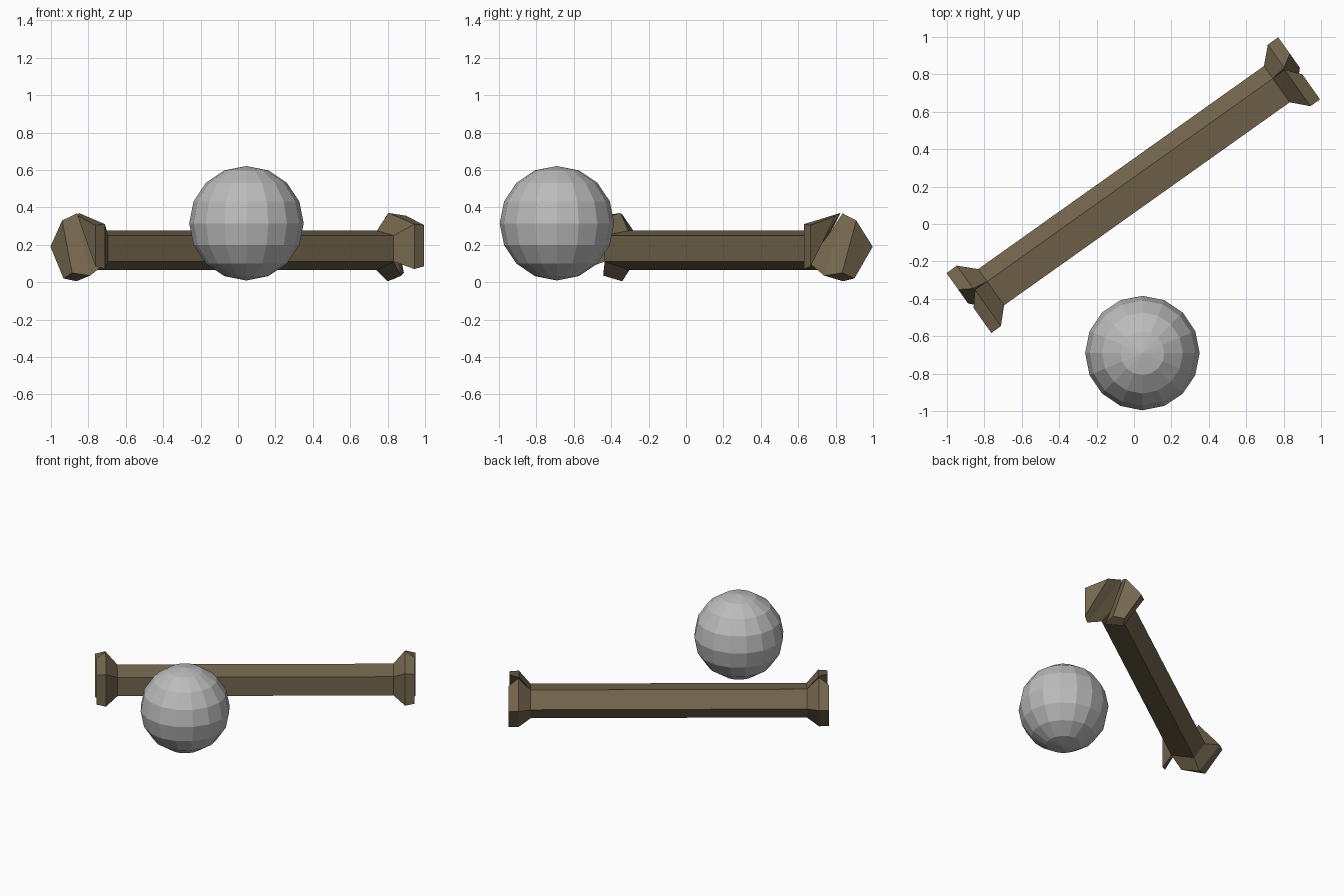
import bpy, bmesh, math
from mathutils import Matrix

if "Cube" in bpy.data.objects:
    bpy.data.objects.remove(bpy.data.objects["Cube"])


def material(name, rgb):
    m = bpy.data.materials.new(name)
    m.diffuse_color = (*rgb, 1)
    m.use_nodes = True
    m.node_tree.nodes["Principled BSDF"].inputs["Base Color"].default_value = m.diffuse_color
    return m


BROWN = material("bone brown", (0.175, 0.135, 0.075))
GREY = material("ball grey", (0.5, 0.5, 0.5))

# Bone lies along a diagonal: local x runs along it, local -y is the front side
PLACE = Matrix.Translation((0, 0.205, 0)) @ Matrix.Rotation(math.radians(35.4), 4, 'Z')


def finish(bm, name, mat):
    bmesh.ops.recalc_face_normals(bm, faces=bm.faces[:])
    me = bpy.data.meshes.new(name)
    bm.to_mesh(me)
    bm.free()
    me.materials.append(mat)
    ob = bpy.data.objects.new(name, me)
    bpy.context.collection.objects.link(ob)
    return ob


def loft(name, rings, side=1):
    """Join cross-sections, each (distance along, [(across, height), ...]), and cap both ends."""
    bm = bmesh.new()
    loops = [[bm.verts.new((side * s, -u, z)) for u, z in pts] for s, pts in rings]
    n = len(loops[0])
    for a, b in zip(loops, loops[1:]):
        for i in range(n):
            j = (i + 1) % n
            bm.faces.new((a[i], a[j], b[j], b[i]))
    bm.faces.new(loops[0])
    bm.faces.new(loops[-1])
    bm.transform(PLACE)
    return finish(bm, name, BROWN)


# Five-sided shaft
A, B, D, F, C = (-0.037, 0.275), (0.119, 0.25), (0.119, 0.11), (-0.042, 0.066), (-0.119, 0.165)
END = 0.937
loft("bone_shaft", [(-END, [A, B, D, F, C]), (END, [A, B, D, F, C])])

# Two flared knobs at each end, split along a slanted cleft
for side, label in ((1, "right"), (-1, "left")):
    loft("back_knob_" + label, [
        (END, [A, D, F, C]),
        (1.02, [(-0.05, 0.368), (0.07, 0.035), (-0.055, 0.005), (-0.2, 0.19)]),
        (1.088, [(-0.092, 0.33), (0.0, 0.05), (-0.08, 0.02), (-0.2, 0.19)]),
    ], side)
    loft("front_knob_" + label, [
        (END, [A, B, D]),
        (1.015, [(-0.04, 0.37), (0.2, 0.31), (0.2, 0.07)]),
        (1.078, [(0.036, 0.355), (0.2, 0.305), (0.2, 0.085)]),
    ], side)

# Faceted ball
bm = bmesh.new()
bmesh.ops.create_uvsphere(bm, u_segments=16, v_segments=8, radius=0.306)
bm.transform(Matrix.Translation((0.045, -0.69, 0.315)))
finish(bm, "ball", GREY)
